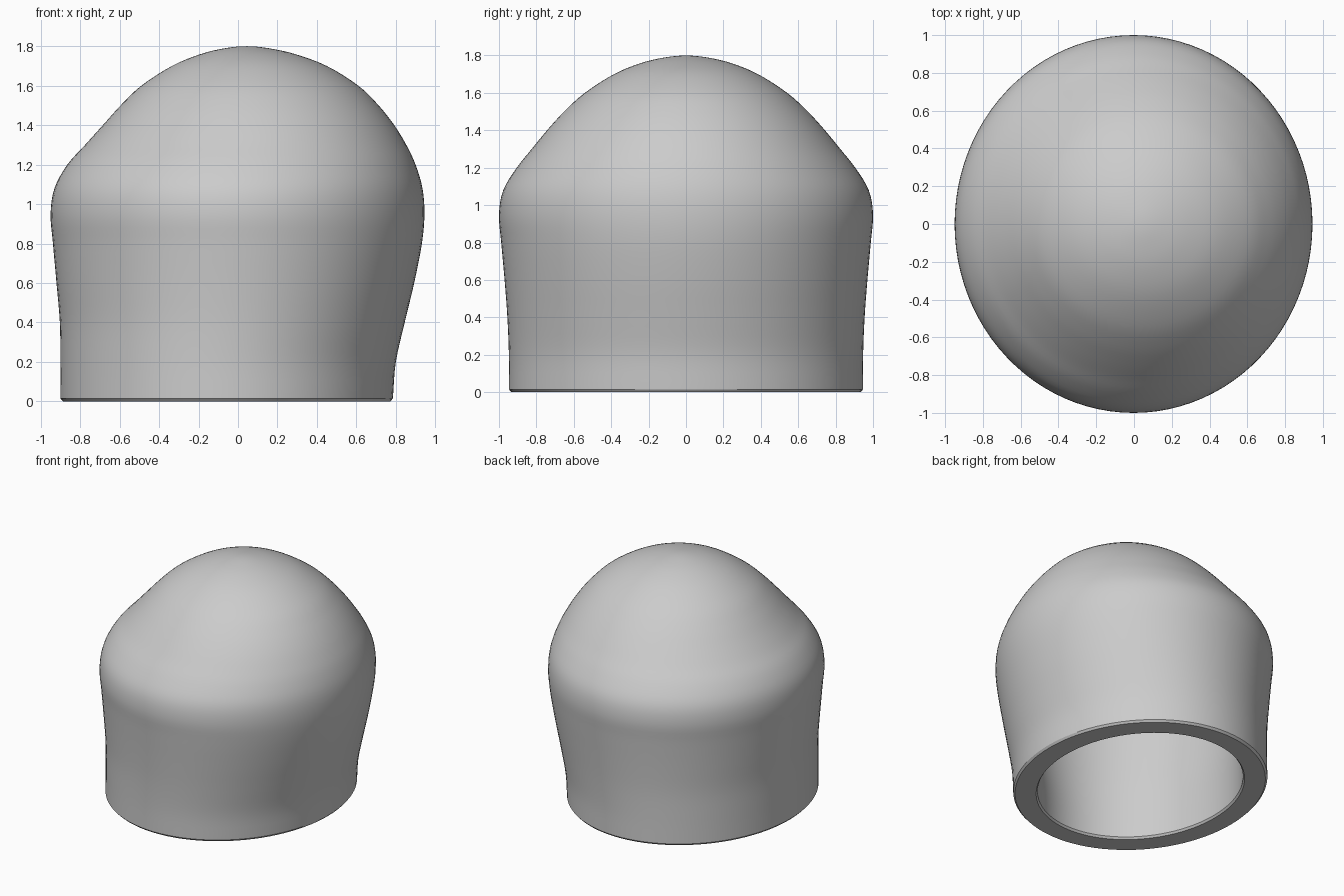
import bpy, bmesh, math
from mathutils import Vector

cube = bpy.data.objects.get("Cube")
if cube:
    bpy.data.objects.remove(cube)

SIDES, STEPS, WALL = 96, 4, 0.17

# Outer sections: height, right edge, left edge, half depth
sections = [Vector(s) for s in (
    (0.015, -0.90, 0.785, 0.947), (0.2, -0.90, 0.80, 0.947),
    (0.4, -0.903, 0.845, 0.955), (0.6, -0.92, 0.893, 0.97),
    (0.8, -0.938, 0.932, 0.988), (0.95, -0.95, 0.945, 1.0),
    (1.08, -0.93, 0.935, 0.977), (1.2, -0.865, 0.90, 0.905),
    (1.3, -0.775, 0.853, 0.825), (1.4, -0.685, 0.792, 0.743),
    (1.5, -0.595, 0.713, 0.652), (1.6, -0.49, 0.61, 0.541),
    (1.7, -0.335, 0.45, 0.385), (1.76, -0.19, 0.29, 0.24),
    (1.79, -0.065, 0.155, 0.11), (1.8, 0.045, 0.045, 0))]


def smooth(points):
    """Catmull-Rom samples through the sections, mirrored over the crown."""
    z, r, l, d = points[-2]
    p = [2 * points[0] - points[1]] + points + [Vector((z, l, r, -d))]
    out = []
    for i in range(1, len(p) - 2):
        a, b, c, e = p[i - 1:i + 3]
        for k in range(STEPS):
            t = k / STEPS
            out.append(0.5 * (2 * b + (c - a) * t + (2 * a - 5 * b + 4 * c - e) * t * t
                              + (3 * b - a - 3 * c + e) * t ** 3))
    return out


def ring(bm, section):
    z, right, left, depth = section
    angles = [math.tau * i / SIDES for i in range(SIDES)]
    return [bm.verts.new(((left + right) / 2 + (left - right) / 2 * math.cos(a),
                          depth * math.sin(a), z)) for a in angles]


def bridge(bm, low, high):
    for i in range(SIDES):
        j = (i + 1) % SIDES
        bm.faces.new((low[i], low[j], high[j], high[i]))


bm = bmesh.new()

# Outer skin with a closed crown
outer = [ring(bm, s) for s in smooth(sections)]
for low, high in zip(outer, outer[1:]):
    bridge(bm, low, high)
crown = bm.verts.new((0.045, 0, 1.8))
for i in range(SIDES):
    bm.faces.new((outer[-1][i], outer[-1][(i + 1) % SIDES], crown))
bm.normal_update()

# Inner cavity, parallel to the outer skin
inner = [[bm.verts.new(v.co - v.normal * WALL) for v in row] for row in outer]
for low, high in zip(inner, inner[1:]):
    bridge(bm, high, low)
ceiling = bm.verts.new(crown.co - Vector((0, 0, WALL)))
for i in range(SIDES):
    bm.faces.new((inner[-1][(i + 1) % SIDES], inner[-1][i], ceiling))

# Flat bottom rim with small chamfers
for v in inner[0]:
    v.co.z = 0.015


def foot(row, inset):
    return [bm.verts.new((v.co.x * (1 - inset), v.co.y * (1 - inset), 0)) for v in row]


rim_out, rim_in = foot(outer[0], 0.015), foot(inner[0], -0.015)
bridge(bm, rim_out, outer[0])
bridge(bm, rim_in, rim_out)
bridge(bm, inner[0], rim_in)
bmesh.ops.recalc_face_normals(bm, faces=bm.faces)

mesh = bpy.data.meshes.new("hollow_cap")
bm.to_mesh(mesh)
bm.free()
cap = bpy.data.objects.new("hollow_cap", mesh)
bpy.context.collection.objects.link(cap)

# Plain grey finish
grey = bpy.data.materials.new("light_grey")
grey.use_nodes = True
colour = (0.6, 0.6, 0.6, 1)
grey.diffuse_color = colour
grey.node_tree.nodes["Principled BSDF"].inputs["Base Color"].default_value = colour
mesh.materials.append(grey)

bpy.context.view_layer.objects.active = cap
cap.select_set(True)
bpy.ops.object.shade_smooth_by_angle(angle=math.radians(30))
